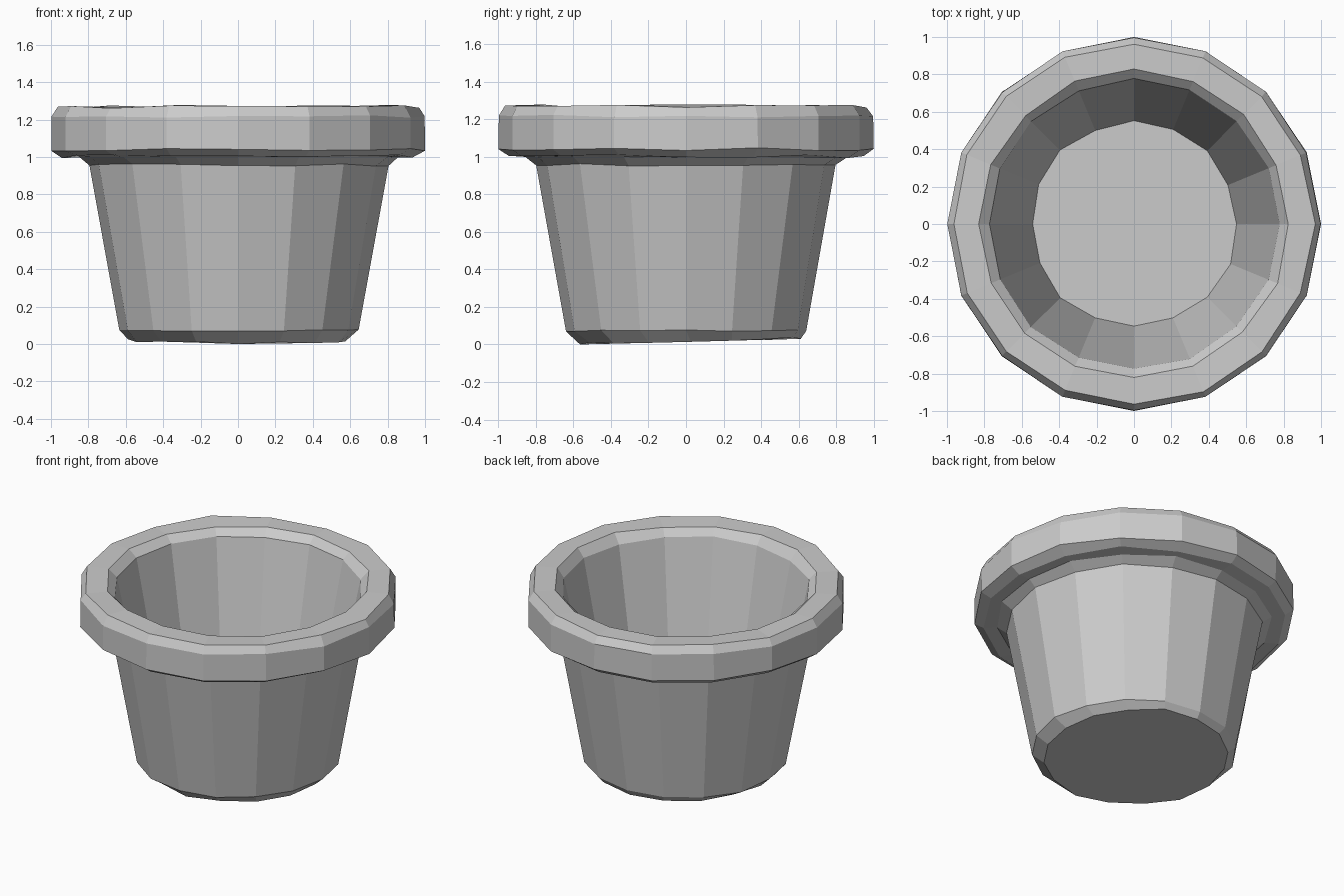
import bpy, bmesh, math, random

if "Cube" in bpy.data.objects:
    bpy.data.objects.remove(bpy.data.objects["Cube"])

random.seed(4)
SIDES = 16

# Pot profile: radius, height, radial wobble, height wobble
profile = [
    (0.58, 0.020, 0.012, 0.008),   # underside edge
    (0.64, 0.073, 0.006, 0.006),   # foot bevel
    (0.80, 0.957, 0.006, 0.006),   # top of outer wall
    (0.86, 1.000, 0.008, 0.006),   # flare under the rim
    (0.94, 1.002, 0.008, 0.010),
    (0.998, 1.040, 0.002, 0.008),  # rim band
    (0.998, 1.217, 0.002, 0.008),
    (0.965, 1.268, 0.006, 0.009),  # rim top
    (0.825, 1.270, 0.007, 0.009),
    (0.775, 1.215, 0.006, 0.006),  # inner lip
    (0.55, 0.100, 0.010, 0.006),   # inner floor edge
]

bm = bmesh.new()
rings = []
for k, (radius, height, wr, wz) in enumerate(profile):
    ring = []
    for i in range(SIDES):
        a = 2 * math.pi * i / SIDES
        r = radius + random.uniform(-wr, wr)
        x, y = r * math.cos(a), r * math.sin(a)
        z = height + random.uniform(-wz, wz)
        if k == 0:                 # uneven, slightly tilted underside
            y += 0.025
            z = max(0.0, z + 0.014 * y / 0.58)
        ring.append(bm.verts.new((x, y, z)))
    rings.append(ring)

# Stand the lowest corner on the ground
min(rings[0], key=lambda v: v.co.z).co.z = 0.0

# Walls between rings, then underside and inner floor
for lower, upper in zip(rings, rings[1:]):
    for i in range(SIDES):
        j = (i + 1) % SIDES
        bm.faces.new((lower[i], lower[j], upper[j], upper[i]))
bm.faces.new(rings[0][::-1])
bm.faces.new(rings[-1])
bmesh.ops.recalc_face_normals(bm, faces=bm.faces)

mesh = bpy.data.meshes.new("flower_pot")
bm.to_mesh(mesh)
bm.free()
pot = bpy.data.objects.new("flower_pot", mesh)
bpy.context.collection.objects.link(pot)
